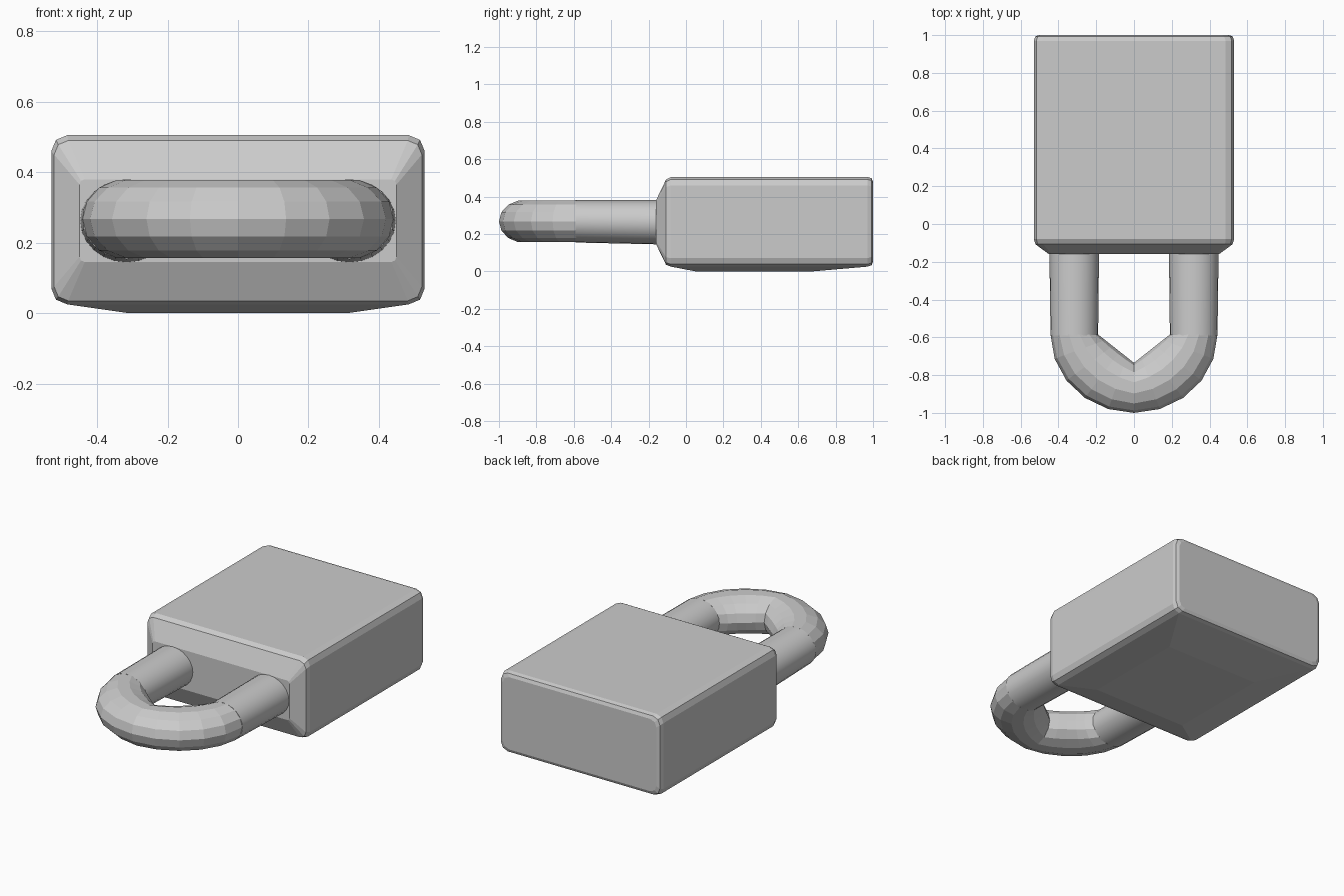
import bpy, bmesh
from math import sin, cos, pi, radians
from mathutils import Vector

if "Cube" in bpy.data.objects:
    bpy.data.objects.remove(bpy.data.objects["Cube"])


def loft(name, rings, smooth_angle):
    """Skin a list of equal-length closed rings and cap both ends."""
    bm = bmesh.new()
    loops = [[bm.verts.new(p) for p in ring] for ring in rings]
    n = len(loops[0])
    for a, b in zip(loops, loops[1:]):
        for i in range(n):
            j = (i + 1) % n
            bm.faces.new((a[i], a[j], b[j], b[i]))
    bm.faces.new(loops[0])
    bm.faces.new(loops[-1])
    bmesh.ops.recalc_face_normals(bm, faces=bm.faces)
    mesh = bpy.data.meshes.new(name)
    bm.to_mesh(mesh)
    bm.free()
    obj = bpy.data.objects.new(name, mesh)
    bpy.context.collection.objects.link(obj)
    bpy.ops.object.select_all(action='DESELECT')
    obj.select_set(True)
    bpy.context.view_layer.objects.active = obj
    if smooth_angle:
        bpy.ops.object.shade_smooth_by_angle(angle=radians(smooth_angle))
    return obj


def rounded_rect(y, hx, z0, z1, r):
    """Rounded rectangle in the xz plane."""
    corners = [(hx - r, z1 - r, 0), (r - hx, z1 - r, 1),
               (r - hx, z0 + r, 2), (hx - r, z0 + r, 3)]
    return [(cx + r * cos((q + k / 2) * pi / 2), y, cz + r * sin((q + k / 2) * pi / 2))
            for cx, cz, q in corners for k in range(3)]


def tube_ring(inner, outer, z, rz, sides):
    """Ellipse spanning the inner and outer edge points of the shackle."""
    inner, outer = Vector((*inner, z)), Vector((*outer, z))
    mid, half = (inner + outer) / 2, (outer - inner) / 2
    return [mid + half * cos(2 * pi * i / sides) + Vector((0, 0, rz * sin(2 * pi * i / sides)))
            for i in range(sides)]


# Lock body: tapered front, softened edges
body = loft("lock_body", [
    rounded_rect(-0.16, 0.45, 0.145, 0.38, 0.015),
    rounded_rect(-0.107, 0.522, 0.035, 0.49, 0.04),
    rounded_rect(-0.08, 0.53, 0.025, 0.505, 0.045),
    rounded_rect(0.97, 0.53, 0.025, 0.505, 0.045),
    rounded_rect(0.992, 0.523, 0.032, 0.498, 0.045),
    rounded_rect(1.0, 0.505, 0.05, 0.48, 0.04)], 0)

# Slightly bulging underside
bm = bmesh.new()
bm.from_mesh(body.data)
bottom = min((f for f in bm.faces if f.normal.z < -0.9),
             key=lambda f: -f.calc_area())
bmesh.ops.inset_region(bm, faces=[bottom], thickness=0.15)
for v in bottom.verts:
    v.co = (0.31 if v.co.x > 0 else -0.31, 0.68 if v.co.y > 0.4 else 0.05, 0)
bm.to_mesh(body.data)
bm.free()

# Straight shackle legs
for side, name in ((1, "right_leg"), (-1, "left_leg")):
    loft(name, [tube_ring((side * 0.185, -0.14), (side * 0.448, -0.14), 0.262, 0.118, 24),
                tube_ring((side * 0.19, -0.59), (side * 0.442, -0.59), 0.267, 0.113, 24)], 30)

# Faceted shackle bend: round outside, pointed inside
rings = []
steps = 10
for k in range(steps + 1):
    a = pi * k / steps
    t = 1 - abs(1 - 2 * k / steps)
    side = 1 if k <= steps / 2 else -1
    rings.append(tube_ring((side * 0.19 * (1 - t), -0.585 - 0.15 * t),
                           (0.442 * cos(a), -0.585 - 0.415 * sin(a)), 0.267, 0.114, 14))
loft("shackle_bend", rings, 0)
